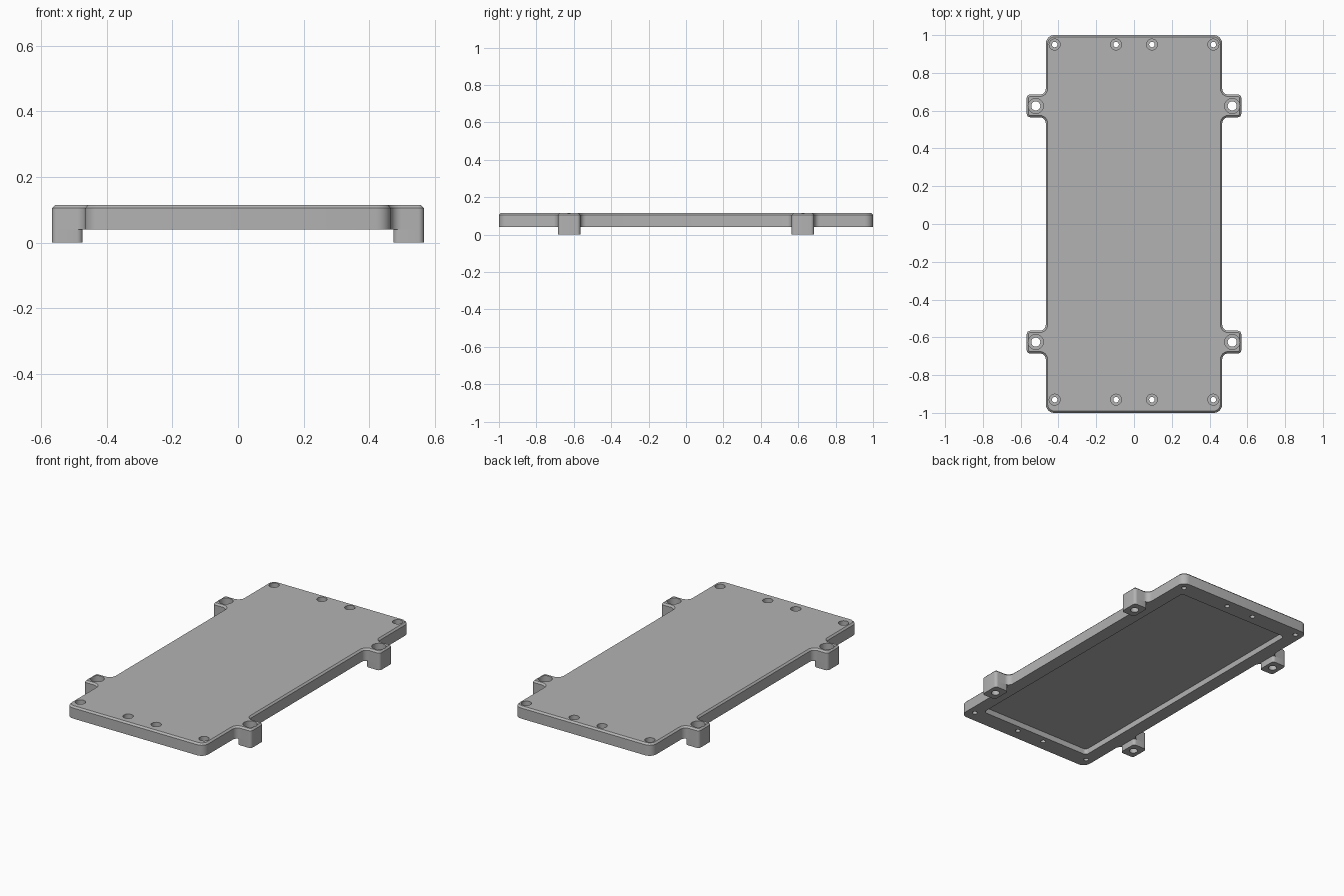
import bpy, bmesh, math
from mathutils import Vector

cube = bpy.data.objects.get("Cube")
if cube:
    bpy.data.objects.remove(cube, do_unlink=True)

# Main dimensions
HALF_X, HALF_Y = 0.467, 1.0
TAB_X, TAB_Y, TAB_HALF = 0.568, 0.625, 0.06
BASE, TOP, CHAMFER = 0.04, 0.115, 0.01

grey = bpy.data.materials.new("plain_grey")
grey.use_nodes = True
grey.diffuse_color = (0.45, 0.45, 0.45, 1)
grey.node_tree.nodes["Principled BSDF"].inputs["Base Color"].default_value = grey.diffuse_color


def rounded(corners, inset=0.0, steps=6):
    """Counter-clockwise outline of (x, y, radius) corners, rounded and inset."""
    points = []
    for i, (x, y, r) in enumerate(corners):
        p = Vector((x, y))
        before = (p - Vector(corners[i - 1][:2])).normalized()
        after = (Vector(corners[(i + 1) % len(corners)][:2]) - p).normalized()
        turn = 1 if before.cross(after) > 0 else -1
        centre = p + (after - before) * r
        radius = r - turn * inset
        for k in range(steps + 1):
            a = k / steps * math.pi / 2
            points.append(centre + radius * (before * math.sin(a) - after * math.cos(a)))
    return points


def circle(x, y, radius, sides=32):
    return [Vector((x + radius * math.cos(math.tau * k / sides),
                    y + radius * math.sin(math.tau * k / sides))) for k in range(sides)]


def box_corners(x0, x1, y0, y1, r):
    return [(x0, y0, r), (x1, y0, r), (x1, y1, r), (x0, y1, r)]


def add_stack(bm, layers):
    """Closed solid through a stack of (outline, height) layers."""
    rings = [[bm.verts.new((p.x, p.y, z)) for p in outline] for outline, z in layers]
    for low, high in zip(rings, rings[1:]):
        n = len(low)
        for i in range(n):
            j = (i + 1) % n
            bm.faces.new((low[i], low[j], high[j], high[i]))
    bm.faces.new(rings[0][::-1])
    bm.faces.new(rings[-1])


def make_object(name, bm):
    mesh = bpy.data.meshes.new(name)
    bmesh.ops.recalc_face_normals(bm, faces=bm.faces)
    bm.to_mesh(mesh)
    bm.free()
    mesh.materials.append(grey)
    obj = bpy.data.objects.new(name, mesh)
    bpy.context.collection.objects.link(obj)
    return obj


# Cover plate: right edge going up, then the same edge turned half round
edge = [(HALF_X, -HALF_Y, 0.045)]
for y in (-TAB_Y, TAB_Y):
    edge += [(HALF_X, y - TAB_HALF, 0.032), (TAB_X, y - TAB_HALF, 0.018),
             (TAB_X, y + TAB_HALF, 0.018), (HALF_X, y + TAB_HALF, 0.032)]
edge.append((HALF_X, HALF_Y, 0.045))
outline = edge + [(-x, -y, r) for x, y, r in edge]
bm = bmesh.new()
add_stack(bm, [(rounded(outline), BASE), (rounded(outline), TOP - CHAMFER),
               (rounded(outline, CHAMFER), TOP)])
parts = [make_object("cover_plate", bm)]

# Mounting feet below the tabs
for side, sx in (("left", 1), ("right", -1)):
    for end, sy in (("back", 1), ("front", -1)):
        x0, x1 = sorted((sx * 0.474, sx * TAB_X))
        y = sy * TAB_Y
        foot = rounded(box_corners(x0, x1, y - TAB_HALF, y + TAB_HALF, 0.018))
        bm = bmesh.new()
        add_stack(bm, [(foot, 0), (foot, BASE)])
        parts.append(make_object(f"{end}_{side}_foot", bm))

# Cutter: counterbored screw holes and the underside recess
bm = bmesh.new()


def add_hole(x, y, bore, head, depth):
    step = TOP - depth
    add_stack(bm, [(circle(x, y, bore), -0.05), (circle(x, y, bore), step),
                   (circle(x, y, head), step), (circle(x, y, head), TOP + 0.05)])


for y in (-0.93, 0.95):
    for x in (-0.42, -0.095, 0.095, 0.42):
        add_hole(x, y, 0.0145, 0.029, 0.03)
for x in (-0.52, 0.52):
    for y in (-TAB_Y, TAB_Y):
        add_hole(x, y, 0.024, 0.04, 0.04)
recess = rounded(box_corners(-0.385, 0.385, -0.89, 0.89, 0.02))
add_stack(bm, [(recess, -0.02), (recess, BASE + 0.035)])
cutter = make_object("hole_cutter", bm)
cutter.hide_render = True

# Cut every part, then smooth the rounded corners
for obj in parts:
    cut = obj.modifiers.new("holes", "BOOLEAN")
    cut.operation, cut.solver, cut.object = "DIFFERENCE", "EXACT", cutter
    bpy.ops.object.select_all(action="DESELECT")
    obj.select_set(True)
    bpy.context.view_layer.objects.active = obj
    bpy.ops.object.modifier_apply(modifier=cut.name)
    bpy.ops.object.shade_smooth_by_angle(angle=math.radians(30))
bpy.data.objects.remove(cutter, do_unlink=True)
